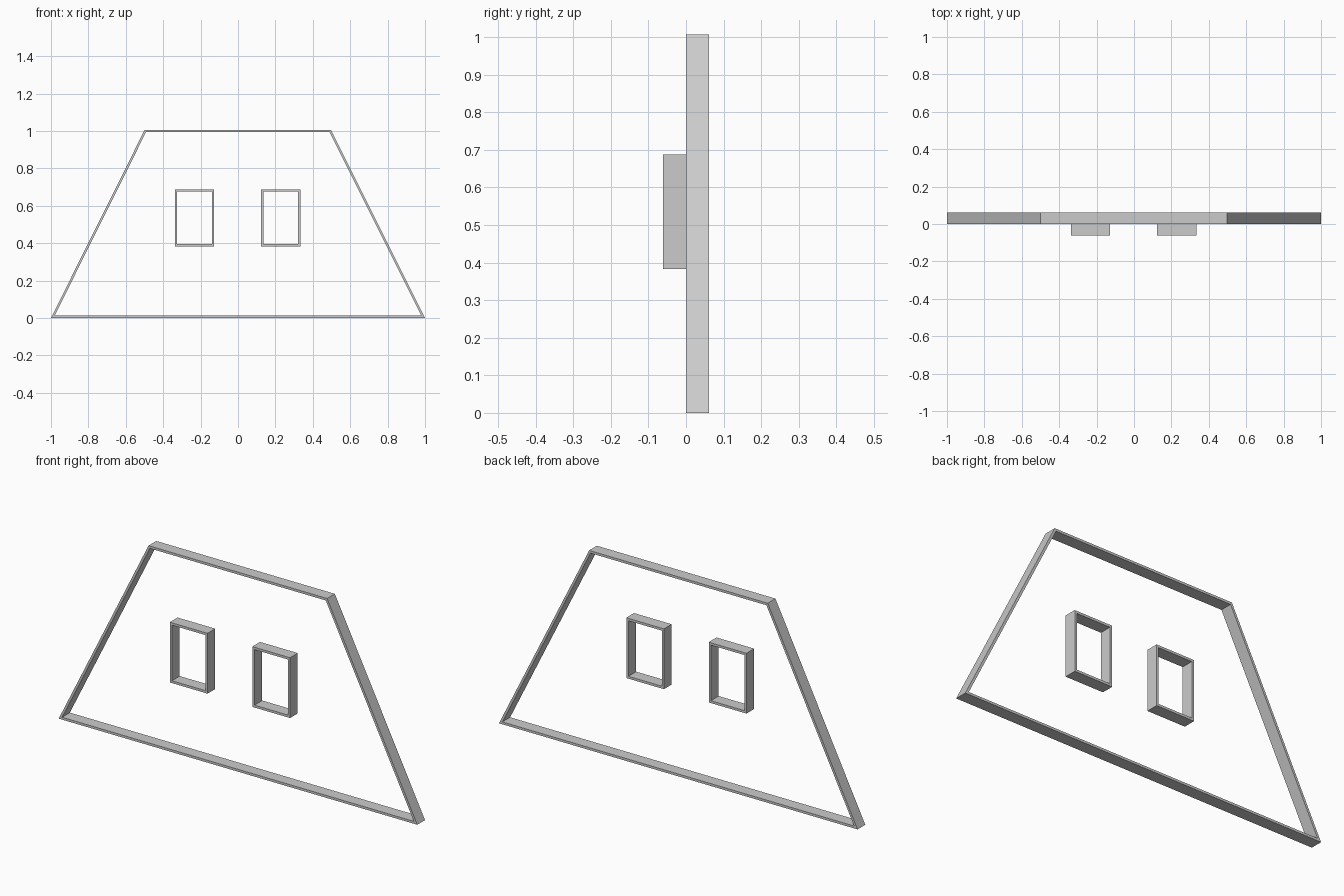
import bpy, bmesh
from mathutils import Vector

if "Cube" in bpy.data.objects:
    bpy.data.objects.remove(bpy.data.objects["Cube"])

WALL = 0.012   # sheet thickness of every frame
DEPTH = 0.0615  # front-to-back depth of every frame


def inset(points, t):
    """Mitred inward offset of a counter-clockwise polygon."""
    result = []
    n = len(points)
    for i in range(n):
        p = Vector(points[i])
        a = (p - Vector(points[i - 1])).normalized()
        b = (Vector(points[(i + 1) % n]) - p).normalized()
        na, nb = Vector((-a.y, a.x)), Vector((-b.y, b.x))
        result.append(p + (na + nb) * t / (1 + na.dot(nb)))
    return result


def frame(name, points, y0, y1):
    """Hollow frame: outline in the xz plane, extruded from y0 to y1."""
    bm = bmesh.new()
    loops = [[bm.verts.new((p[0], y, p[1])) for p in ring]
             for ring, y in ((points, y0), (points, y1),
                             (inset(points, WALL), y1), (inset(points, WALL), y0))]
    n = len(points)
    for k in range(4):
        a, b = loops[k], loops[(k + 1) % 4]
        for i in range(n):
            j = (i + 1) % n
            bm.faces.new((a[i], a[j], b[j], b[i]))
    bmesh.ops.recalc_face_normals(bm, faces=bm.faces)
    mesh = bpy.data.meshes.new(name)
    bm.to_mesh(mesh)
    bm.free()
    obj = bpy.data.objects.new(name, mesh)
    bpy.context.collection.objects.link(obj)
    return obj


# Large trapezoid border, behind y = 0
frame("outer_frame", [(-1, 0), (1, 0), (0.497, 1.006), (-0.499, 1.006)], 0, DEPTH)

# Two small rectangular frames, in front of y = 0
for name, x0 in (("window_frame_left", -0.337), ("window_frame_right", 0.123)):
    x1 = x0 + 0.21
    frame(name, [(x0, 0.383), (x1, 0.383), (x1, 0.687), (x0, 0.687)], -DEPTH, 0)
